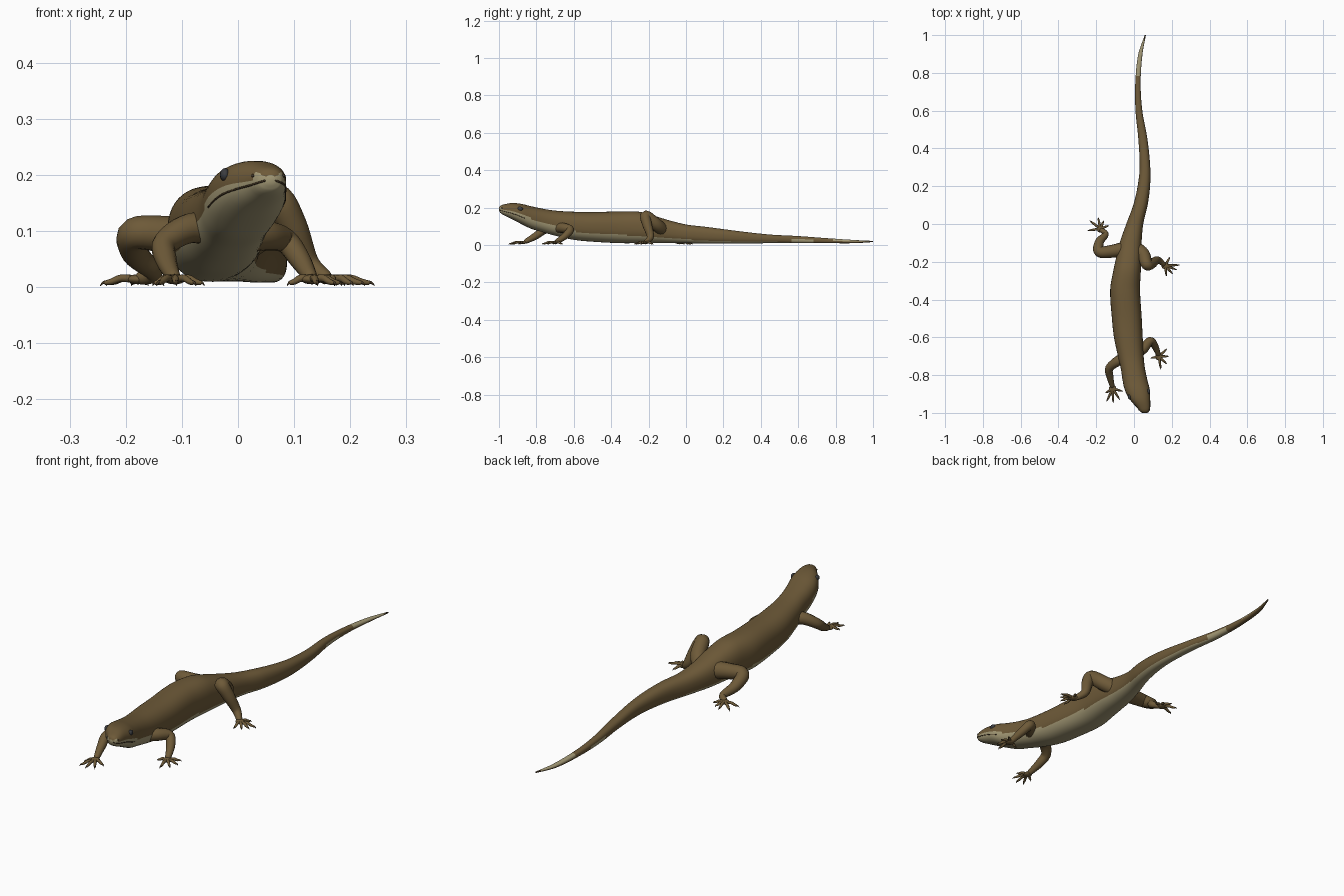
import bpy, bmesh, math
from mathutils import Vector, Matrix

if "Cube" in bpy.data.objects:
    bpy.data.objects.remove(bpy.data.objects["Cube"])


def material(name, rgb):
    m = bpy.data.materials.new(name)
    m.diffuse_color = (*rgb, 1)
    m.use_nodes = True
    m.node_tree.nodes["Principled BSDF"].inputs["Base Color"].default_value = m.diffuse_color
    return m


BROWN = material("brown skin", (0.155, 0.102, 0.040))
CREAM = material("cream belly", (0.37, 0.32, 0.18))
DARK = material("dark brown", (0.06, 0.038, 0.018))
EYE = material("eye grey", (0.045, 0.047, 0.052))


def finish(name, bm, mats):
    bmesh.ops.recalc_face_normals(bm, faces=bm.faces)
    for f in bm.faces:
        f.smooth = True
    me = bpy.data.meshes.new(name)
    bm.to_mesh(me)
    bm.free()
    for m in mats:
        me.materials.append(m)
    ob = bpy.data.objects.new(name, me)
    bpy.context.collection.objects.link(ob)
    return ob


# Body stations: y, centre x, half width, bottom z, top z
ROWS = [
    (-1.0, .058, .008, .185, .200), (-.993, .056, .022, .172, .210),
    (-.97, .050, .035, .158, .218), (-.93, .032, .053, .138, .225),
    (-.88, .018, .066, .112, .220), (-.83, .006, .066, .088, .208),
    (-.77, -.005, .064, .070, .195), (-.70, -.017, .068, .050, .184),
    (-.60, -.030, .076, .028, .178), (-.50, -.038, .079, .018, .176),
    (-.35, -.047, .079, .010, .180), (-.25, -.037, .073, .010, .178),
    (-.18, -.028, .067, .010, .160), (-.10, -.018, .058, .010, .135),
    (0, .004, .045, .010, .110), (.10, .034, .038, .008, .098),
    (.20, .052, .033, .008, .085), (.30, .058, .028, .008, .072),
    (.45, .047, .024, .010, .056), (.60, .026, .018, .010, .048),
    (.75, .021, .014, .010, .037), (.90, .034, .011, .010, .027),
    (1.0, .060, .003, .016, .022)]
POW = 0.85


def row(y):
    """Smoothly interpolated body station at y."""
    n = len(ROWS)
    i = max(k for k in range(n - 1) if ROWS[k][0] <= y or k == 0)

    def slope(k, c):
        a, b = ROWS[max(k - 1, 0)], ROWS[min(k + 1, n - 1)]
        return (b[c] - a[c]) / (b[0] - a[0])
    a, b = ROWS[i], ROWS[i + 1]
    d = b[0] - a[0]
    t = (y - a[0]) / d
    out = [y]
    for c in range(1, 5):
        out.append((2*t**3 - 3*t*t + 1) * a[c] + (t**3 - 2*t*t + t) * d * slope(i, c)
                   + (3*t*t - 2*t**3) * b[c] + (t**3 - t*t) * d * slope(i + 1, c))
    return out


def surf(y, ang):
    """Point on the body skin."""
    y, cx, hw, zb, zt = row(y)
    c, s = math.cos(ang), math.sin(ang)
    return Vector((cx + hw * math.copysign(abs(c) ** POW, c), y,
                   (zb + zt) / 2 + (zt - zb) / 2 * math.copysign(abs(s) ** POW, s)))


def at_height(y, frac, side):
    """Skin point at a fraction of the body height, side +1 or -1."""
    h = 2 * frac - 1
    a = math.asin(math.copysign(abs(h) ** (1 / POW), h))
    return surf(y, a if side > 0 else math.pi - a)


# How high the cream underside reaches along the body
LIMITS = [(-1, .5), (-.85, .47), (-.7, .38), (-.55, .29), (-.25, .24), (0, .2), (.5, .16), (.56, .1)]


def is_cream(p):
    y, cx, hw, zb, zt = row(p.y)
    f = (p.z - zb) / (zt - zb)
    if y < -.985:
        return f < .8
    if y > .56:
        return (y < .68 and f < .6) or (.78 < y < .975 and f > .5)
    for (y0, f0), (y1, f1) in zip(LIMITS, LIMITS[1:]):
        if y0 <= y <= y1:
            return f < f0 + (f1 - f0) * (y - y0) / (y1 - y0)
    return False


# Head, trunk and tail in one skin
bm = bmesh.new()
SEG = 48
ys = []
for a, b in zip(ROWS, ROWS[1:]):
    k = max(3, int((b[0] - a[0]) / .011))
    ys += [a[0] + (b[0] - a[0]) * j / k for j in range(k)]
ys.append(1.0)
rings = [[bm.verts.new(surf(y, 2 * math.pi * j / SEG)) for j in range(SEG)] for y in ys]
for r, q in zip(rings, rings[1:]):
    for j in range(SEG):
        f = bm.faces.new((r[j], r[(j + 1) % SEG], q[(j + 1) % SEG], q[j]))
        f.material_index = 1 if is_cream(f.calc_center_median()) else 0
bm.faces.new(rings[0]).material_index = 1
bm.faces.new(rings[-1]).material_index = 2
for f in bm.faces:
    if f.calc_center_median().y > .978:
        f.material_index = 2
finish("body_and_tail", bm, [BROWN, CREAM, DARK])


def sweep(bm, pts, mat=0, seg=14, sub=6):
    """Round tube through (x, y, z, radius) points with rounded ends."""
    P = [Vector(p) for p in pts]
    path = []
    for i in range(len(P) - 1):
        p0, p1, p2, p3 = P[max(i - 1, 0)], P[i], P[i + 1], P[min(i + 2, len(P) - 1)]
        for j in range(sub):
            t = j / sub
            path.append(.5 * (2*p1 + (p2 - p0)*t + (2*p0 - 5*p1 + 4*p2 - p3)*t*t
                              + (3*p1 - p0 - 3*p2 + p3)*t**3))
    path.append(P[-1])
    # rounded far end
    d = (path[-1].xyz - path[-2].xyz).normalized()
    end, r = path[-1].xyz, path[-1].w
    for a in (.5, 1.0, 1.4):
        e = end + d * r * math.sin(a)
        path.append(Vector((*e, r * math.cos(a))))
    loops, up = [], None
    for i, p in enumerate(path):
        d = (path[min(i + 1, len(path) - 1)].xyz - path[max(i - 1, 0)].xyz).normalized()
        if up is None:
            up = d.orthogonal()
        up = (up - d * up.dot(d)).normalized()
        w = d.cross(up)
        loops.append([bm.verts.new(p.xyz + p.w * (up * math.cos(2*math.pi*j/seg)
                                                  + w * math.sin(2*math.pi*j/seg)))
                      for j in range(seg)])
    faces = [bm.faces.new((r[j], r[(j + 1) % seg], q[(j + 1) % seg], q[j]))
             for r, q in zip(loops, loops[1:]) for j in range(seg)]
    faces += [bm.faces.new(loops[0]), bm.faces.new(loops[-1])]
    for f in faces:
        f.material_index = mat


def ball(bm, loc, scale, mat=0):
    m = Matrix.Translation(loc) @ Matrix.Diagonal((*scale, 1))
    new = bmesh.ops.create_uvsphere(bm, u_segments=16, v_segments=10, radius=1, matrix=m)
    for v in new["verts"]:
        for f in v.link_faces:
            f.material_index = mat


def leg(name, limb, palm, tips):
    """Limb with a flat palm, five toes and dark claws."""
    bm = bmesh.new()
    sweep(bm, limb)
    px, py = palm
    ball(bm, (px, py, .014), (.020, .020, .009))
    for x, y in tips:
        dx, dy = x - px, y - py

        def on(t, z, r):
            return (px + dx * t, py + dy * t, z, r)
        sweep(bm, [on(.1, .014, .007), on(.45, .016, .0065), on(.7, .010, .0055), on(.86, .008, .004)],
              seg=8, sub=3)
        sweep(bm, [on(.84, .009, .0035), on(.93, .008, .0025), on(1, .003, .0008)], 1, 6, 2)
    finish(name, bm, [BROWN, DARK])


leg("front_leg_left",
    [(-.03, -.70, .10, .030), (-.085, -.725, .105, .027), (-.130, -.763, .078, .022),
     (-.128, -.805, .048, .019), (-.116, -.855, .020, .013)],
    (-.113, -.872),
    [(-.152, -.895), (-.145, -.94), (-.11, -.948), (-.075, -.93), (-.06, -.885)])
leg("front_leg_right",
    [(.005, -.69, .09, .030), (.05, -.66, .092, .027), (.085, -.62, .082, .022),
     (.110, -.645, .050, .019), (.128, -.688, .020, .013)],
    (.132, -.702),
    [(.175, -.66), (.185, -.70), (.175, -.742), (.142, -.77), (.088, -.71)])
leg("hind_leg_right",
    [(0, -.12, .075, .035), (.05, -.16, .11, .034), (.068, -.215, .155, .030),
     (.097, -.208, .11, .026), (.125, -.190, .045, .019), (.155, -.212, .018, .013)],
    (.165, -.220),
    [(.19, -.175), (.243, -.217), (.226, -.242), (.205, -.265), (.172, -.277)])
leg("hind_leg_left",
    [(-.04, -.13, .085, .040), (-.12, -.145, .093, .034), (-.184, -.146, .095, .029),
     (-.183, -.095, .060, .024), (-.150, -.055, .026, .016), (-.170, -.034, .017, .013)],
    (-.178, -.025),
    [(-.245, -.035), (-.235, .018), (-.19, .035), (-.160, .018), (-.132, -.008)])

# Eyes, nostrils and mouth line on both sides of the head
for side, label, ey in ((-1, "left", -.915), (1, "right", -.887)):
    bm = bmesh.new()
    p = at_height(ey, .74, side)
    ball(bm, p + Vector((-side * .003, 0, 0)), (.009, .015, .012), 0)
    finish("eye_" + label, bm, [EYE])
    bm = bmesh.new()
    ball(bm, at_height(-.984, .68, side), (.003, .004, .003), 0)
    finish("nostril_" + label, bm, [DARK])
    bm = bmesh.new()
    line = [at_height(y, .36, side) for y in (-.86, -.89, -.92, -.95, -.975, -.993, -.999)]
    sweep(bm, [(*q, .0018) for q in line], 0, 6, 3)
    finish("mouth_line_" + label, bm, [DARK])
